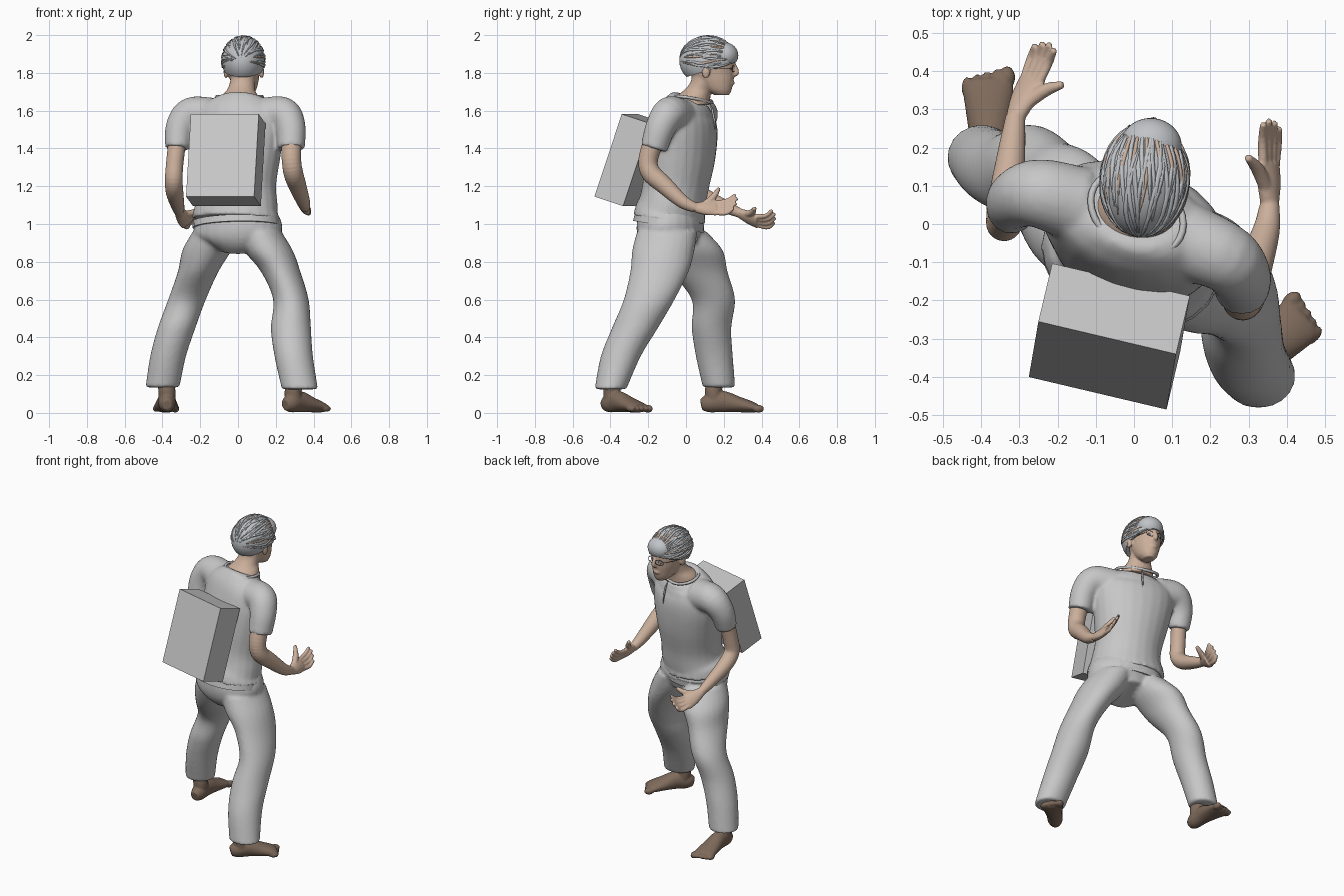
import bpy, bmesh, math, random
from mathutils import Vector, Matrix

if "Cube" in bpy.data.objects:
    bpy.data.objects.remove(bpy.data.objects["Cube"])
random.seed(4)


def material(name, rgb):
    m = bpy.data.materials.new(name)
    m.use_nodes = True
    m.diffuse_color = (*rgb, 1)
    m.node_tree.nodes["Principled BSDF"].inputs["Base Color"].default_value = (*rgb, 1)
    return m


GREY = material("cloth grey", (0.57, 0.57, 0.57))
HAIR = material("hair grey", (0.53, 0.55, 0.57))
SKIN = material("skin", (0.6, 0.43, 0.33))
FOOT = material("dark skin", (0.21, 0.145, 0.105))
DARK = material("dark frame", (0.04, 0.04, 0.045))
EYE = material("eye blue grey", (0.3, 0.42, 0.5))


def finish(name, bm, mat, voxel=None, smooth=4):
    """Turn a bmesh into an object, optionally fusing its shells into one skin."""
    bmesh.ops.recalc_face_normals(bm, faces=bm.faces)
    me = bpy.data.meshes.new(name)
    bm.to_mesh(me)
    bm.free()
    me.materials.append(mat)
    ob = bpy.data.objects.new(name, me)
    bpy.context.collection.objects.link(ob)
    if voxel:
        r = ob.modifiers.new("fuse", 'REMESH')
        r.mode = 'VOXEL'
        r.voxel_size = voxel
        r.use_smooth_shade = True
        s = ob.modifiers.new("soften", 'SMOOTH')
        s.iterations = smooth
    else:
        bpy.ops.object.select_all(action='DESELECT')
        ob.select_set(True)
        bpy.context.view_layer.objects.active = ob
        bpy.ops.object.shade_smooth_by_angle(angle=math.radians(40))


def loft(bm, rings, ref=(1, 0, 0), flat=False, n=24, steps=5):
    """Smooth capped tube through rings (x, y, z, half width, half depth)."""
    P = [Vector(r if len(r) == 5 else (*r, r[3])) for r in rings]
    P = [P[0] * 2 - P[1]] + P + [P[-1] * 2 - P[-2]]
    path = []
    for i in range(1, len(P) - 2):
        a, b, c, d = P[i - 1:i + 3]
        last = i == len(P) - 3
        for k in range(steps + last):
            t = k / steps
            path.append((b * 2 + (c - a) * t + (a * 2 - b * 5 + c * 4 - d) * t * t
                         + (b * 3 - a - c * 3 + d) * t ** 3) * 0.5)
    loops = []
    for i, p in enumerate(path):
        q0, q1 = path[max(i - 1, 0)], path[min(i + 1, len(path) - 1)]
        N = Vector((0, 0, 1)) if flat else (Vector(q1[:3]) - Vector(q0[:3])).normalized()
        A = Vector(ref)
        A = (A - N * A.dot(N)).normalized()
        B = N.cross(A)
        loops.append([bm.verts.new(Vector(p[:3]) + A * p[3] * math.cos(w) + B * p[4] * math.sin(w))
                      for w in (math.tau * j / n for j in range(n))])
    for a, b in zip(loops, loops[1:]):
        for j in range(n):
            bm.faces.new((a[j], a[(j + 1) % n], b[(j + 1) % n], b[j]))
    bm.faces.new(loops[0])
    bm.faces.new(loops[-1])


def ball(bm, c, r, yaw=0):
    m = Matrix.Translation(c) @ Matrix.Rotation(yaw, 4, 'Z') @ Matrix.Diagonal((*r, 1))
    bmesh.ops.create_uvsphere(bm, u_segments=32, v_segments=20, radius=1, matrix=m)


def wires(name, paths, mat, depth, cyclic=False):
    cu = bpy.data.curves.new(name, 'CURVE')
    cu.dimensions = '3D'
    cu.bevel_depth = depth
    cu.bevel_resolution = 1
    for pts in paths:
        s = cu.splines.new('POLY')
        s.points.add(len(pts) - 1)
        s.use_cyclic_u = cyclic
        for i, (q, p) in enumerate(zip(s.points, pts)):
            q.co = (*p, 1)
            q.radius = 1 if cyclic else 0.35 + math.sin(math.pi * i / (len(pts) - 1))
    cu.materials.append(mat)
    bpy.context.collection.objects.link(bpy.data.objects.new(name, cu))


# Trousers: pelvis and two striding legs fused together
bm = bmesh.new()
loft(bm, [(0, -.06, .87, .11, .12), (0, -.08, .95, .235, .172), (-.01, -.085, 1.04, .222, .17)],
     ref=(.97, -.24, 0))
loft(bm, [(-.12, -.03, .96, .12, .14), (-.165, .03, .86, .13, .165), (-.21, .07, .75, .108, .15),
          (-.27, .145, .6, .1, .115), (-.325, .135, .45, .1, .105),
          (-.37, .15, .3, .095, .098), (-.4, .175, .135, .09, .086)], flat=True)
loft(bm, [(.11, -.1, .96, .12, .16), (.16, -.12, .86, .13, .165), (.225, -.14, .75, .105, .155),
          (.28, -.195, .6, .094, .135), (.28, -.27, .45, .106, .122),
          (.295, -.345, .3, .102, .106), (.328, -.4, .125, .096, .084)], flat=True)
finish("trousers", bm, GREY, .011)

# Shirt: leaning torso with flared hem and short sleeves
TURN = (.94, -.33, 0)
bm = bmesh.new()
loft(bm, [(-.01, -.088, 1.025, .24, .188), (-.008, -.083, 1.06, .232, .182), (0, -.07, 1.11, .214, .174),
          (0, -.055, 1.2, .205, .172), (0, -.03, 1.35, .23, .178), (0, -.01, 1.48, .25, .168),
          (0, 0, 1.57, .245, .147), (.005, .015, 1.625, .195, .125), (.008, .03, 1.66, .12, .1)], ref=TURN)
loft(bm, [(-.14, .05, 1.57, .1), (-.25, .08, 1.58, .09), (-.307, .065, 1.51, .077),
          (-.322, .035, 1.4, .064)], ref=(0, 1, 0))
loft(bm, [(.14, -.045, 1.57, .1), (.24, -.09, 1.582, .09), (.278, -.135, 1.51, .08),
          (.282, -.17, 1.4, .072)], ref=(0, 1, 0))
finish("shirt", bm, GREY, .011)

# Waistband below the hem
bm = bmesh.new()
loft(bm, [(-.008, -.094, .985, .238, .183), (-.008, -.088, 1.02, .236, .181)], ref=TURN)
finish("waistband", bm, GREY)

# Backpack: leaning box spanned by its three edges
bm = bmesh.new()
bmesh.ops.create_cube(bm, size=1)
B, U, D, H = (Vector(v) for v in ((-.275, -.4, 1.145), (.36, -.085, 0), (.036, .152, -.05), (.025, .145, .437)))
for v in bm.verts:
    c = v.co + Vector((.5, .5, .5))
    v.co = B + U * c.x + D * c.y + H * c.z
finish("backpack", bm, GREY)


# Bare arms with open hands
def arm(name, rings, knuckle, tip, thumb, across):
    bm = bmesh.new()
    loft(bm, rings, ref=across)
    wrist = Vector(rings[-1][:3])
    K, T, W = Vector(knuckle), Vector(tip), Vector(across).normalized()
    loft(bm, [(*wrist, .027, .023), (*wrist.lerp(K, .5), .042, .024), (*K, .046, .018)], ref=across)
    for i in range(4):
        o = W * (i - 1.5)
        a, b = K + o * .023, T + o * .027
        b = a.lerp(b, (.82, .95, 1, .92)[i])
        mid = a.lerp(b, .55) - Vector((0, 0, .014))
        loft(bm, [(*a.lerp(wrist, .2), .013), (*mid, .012), (*b, .009)], ref=across, n=12)
    th = Vector(thumb)
    loft(bm, [(*wrist.lerp(K, .2), .018), (*wrist.lerp(K, .5).lerp(th, .5), .018), (*th, .01)],
         ref=across, n=12)
    finish(name, bm, SKIN, .005, 3)


arm("leading_arm", [(-.32, .04, 1.45, .048), (-.335, .012, 1.32, .046), (-.34, .005, 1.23, .047),
                    (-.335, .065, 1.165, .046), (-.32, .19, 1.1, .036), (-.31, .28, 1.06, .026)],
    (-.265, .38, 1.01), (-.228, .475, 1.045), (-.185, .365, 1.085), (.55, -.25, .75))
arm("trailing_arm", [(.282, -.165, 1.46, .055), (.283, -.2, 1.34, .052), (.293, -.185, 1.27, .052),
                     (.312, -.12, 1.21, .048), (.345, -.02, 1.12, .036), (.355, .05, 1.085, .026)],
    (.352, .16, 1.085), (.36, .272, 1.125), (.297, .175, 1.19), (-.5, 0, .8))


# Bare feet; side says where the big toe lies
def foot(name, heel, toe, side, ankle):
    bm = bmesh.new()
    h, t = Vector((*heel, 0)), Vector((*toe, 0))
    f = (t - h).normalized()
    s = Vector((f.y, -f.x, 0))
    at = lambda k, z: tuple(h.lerp(t, k) + Vector((0, 0, z)))
    loft(bm, [(*at(0, .042), .026, .03), (*at(.12, .05), .044, .048), (*at(.35, .06), .048, .056),
              (*at(.6, .045), .058, .042), (*at(.82, .031), .066, .03), (*at(.91, .024), .06, .022)], ref=s)
    loft(bm, [(*ankle, .2, .045), (*at(.2, .12), .045), (*at(.22, .06), .045)])
    for i in range(5):
        p = h.lerp(t, .93 - .02 * i) + s * side * (.05 - i * .026) + Vector((0, 0, .022))
        r = .021 if i == 0 else .016
        ball(bm, p, (r, .03, r), math.atan2(-f.x, f.y))
    finish(name, bm, FOOT, .006, 3)


foot("leading_foot", (-.375, .08), (-.382, .405), 1, (-.39, .165))
foot("trailing_foot", (.25, -.435), (.462, -.222), -1, (.32, -.385))

# Neck and head with nose, lips and ears
bm = bmesh.new()
loft(bm, [(.008, .025, 1.63, .118, .1), (.01, .04, 1.676, .098, .09), (.016, .065, 1.71, .074, .074),
          (.024, .09, 1.75, .067, .067), (.03, .1, 1.8, .065, .065)], flat=True)
loft(bm, [(.045, .19, 1.682, .032, .038), (.04, .172, 1.71, .056, .07), (.035, .152, 1.755, .073, .1),
          (.03, .137, 1.8, .084, .12), (.03, .125, 1.86, .092, .136), (.03, .115, 1.92, .088, .128),
          (.03, .11, 1.97, .05, .08)], ref=(.99, -.14, 0), flat=True)
loft(bm, [(.049, .25, 1.85, .01, .012), (.051, .265, 1.805, .014, .016), (.05, .255, 1.788, .016, .012)])
ball(bm, (.047, .244, 1.747), (.024, .014, .012), -.14)
for x in (-.064, .126):
    ball(bm, (x, .118 - .1 * x, 1.805), (.012, .022, .034), -.14)
finish("head_and_neck", bm, SKIN, .006, 3)

# Hair cap with a swept fringe, trimmed along a line rising to the forehead
C, R = Vector((.028, .115, 1.864)), Vector((.113, .151, .13))
CUT, UP = Vector((.03, .115, 1.812)), Vector((0, -.3, 1))
bm = bmesh.new()
ball(bm, C, R, -.1)
ball(bm, (.045, .205, 1.893), (.08, .072, .068), -.1)
bmesh.ops.bisect_plane(bm, geom=bm.verts[:] + bm.edges[:] + bm.faces[:], plane_co=CUT, plane_no=UP,
                       clear_outer=False, clear_inner=True)
bmesh.ops.holes_fill(bm, edges=[e for e in bm.edges if e.is_boundary])
finish("hair_cap", bm, HAIR)

# Combed locks running from forehead to nape
locks = []
for i in range(64):
    a = math.radians(-100 + 200 * i / 63 + random.uniform(-2, 2))
    t0, t1 = random.uniform(5, 60), random.uniform(100, 172)
    pts = []
    for k in range(12):
        t = math.radians(t0 + (t1 - t0) * k / 11)
        w = a + .12 * math.sin(2 * t + i)
        d = Vector((R.x * math.sin(t) * math.sin(w), R.y * math.cos(t), R.z * math.sin(t) * math.cos(w)))
        p = C + Matrix.Rotation(-.1, 3, 'Z') @ d
        if (p - CUT).dot(UP) > -.008:
            pts.append(p)
    if len(pts) > 3:
        locks.append(pts)
wires("hair_locks", [p for i, p in enumerate(locks) if i % 6], HAIR, .005)
wires("hair_partings", locks[::6], SKIN, .0045)

# Eyes and spectacles
lenses = []
for s, side in ((-1, "outer"), (1, "inner")):
    c = Vector((.047 + s * .034, .257 - s * .006, 1.822))
    bm = bmesh.new()
    ball(bm, c - Vector((s * .002, .012, 0)), (.015, .007, .007), -.14 - s * .3)
    finish(side + "_eye", bm, EYE)
    lenses.append([c + Vector((.026 * math.cos(w), -.006 * s * math.cos(w), .017 * math.sin(w)))
                   for w in (math.tau * j / 16 for j in range(16))])
wires("spectacle_rims", lenses, DARK, .0014, True)
wires("spectacle_arms", [[(-.012, .26, 1.825), (-.048, .2, 1.825), (-.064, .13, 1.82)],
                         [(.106, .248, 1.825), (.12, .19, 1.825), (.126, .11, 1.82)]], DARK, .0015)

# Collar seam round the neck opening and the placket below it
ring = [(.008 + .121 * math.cos(w), .03 - .03 * math.cos(w) + .103 * math.sin(w),
         1.658 + .014 * math.cos(w) ** 2 - .014 * math.sin(w))
        for w in (math.tau * j / 32 for j in range(32))]
wires("collar", [ring], GREY, .009, True)
wires("placket", [[(.045, .128, 1.64), (.053, .14, 1.6), (.058, .15, 1.55), (.06, .154, 1.5)]], GREY, .005)
